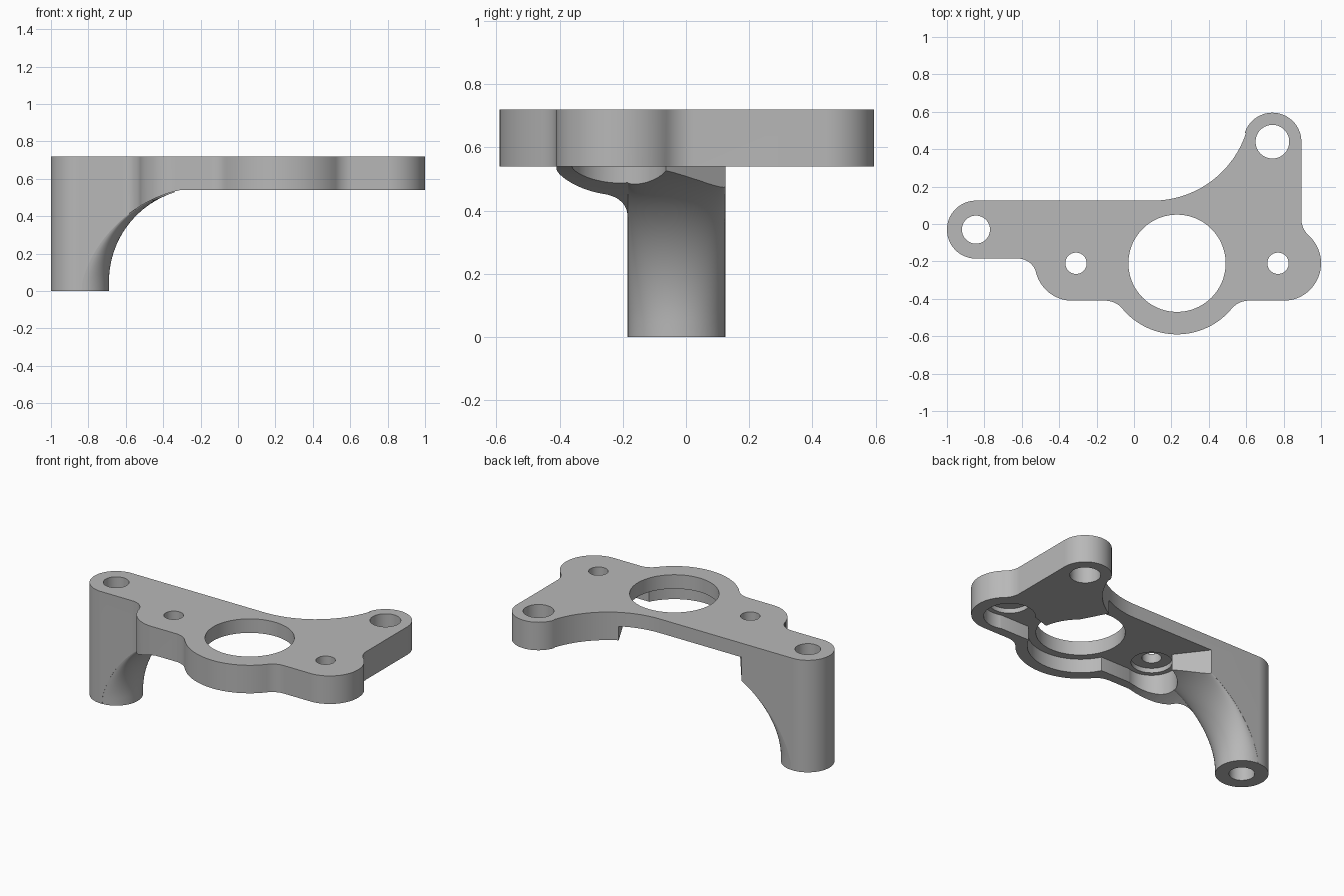
import bpy, bmesh
from math import cos, sin, radians, sqrt, pi

if "Cube" in bpy.data.objects:
    bpy.data.objects.remove(bpy.data.objects["Cube"])

TOP, RIM, POCKET, BORE = 0.72, 0.54, 0.63, 0.66
LOW = -0.1
PORT = (0.23, -0.21)
SCREWS = [(-0.31, -0.21), (0.77, -0.21)]
LEG = (-0.845, -0.03)
EAR = (0.74, 0.44)
R = 0.155

metal = bpy.data.materials.new("plain grey")
metal.use_nodes = True
grey = (0.48, 0.48, 0.48, 1)
metal.diffuse_color = grey
metal.node_tree.nodes["Principled BSDF"].inputs["Base Color"].default_value = grey


def arc(centre, r, a0, a1):
    """Points along an arc, angles in degrees."""
    n = max(6, int(abs(a1 - a0) / 4))
    steps = [radians(a0 + (a1 - a0) * i / n) for i in range(n + 1)]
    return [(centre[0] + r * cos(a), centre[1] + r * sin(a)) for a in steps]


def loft(name, rings):
    """Closed solid through equal-length rings of 3D points."""
    bm = bmesh.new()
    rows = [[bm.verts.new(p) for p in ring] for ring in rings]
    n = len(rows[0])
    for a, b in zip(rows, rows[1:]):
        for i in range(n):
            j = (i + 1) % n
            bm.faces.new((a[i], a[j], b[j], b[i]))
    bm.faces.new(rows[0])
    bm.faces.new(rows[-1])
    bmesh.ops.recalc_face_normals(bm, faces=bm.faces)
    mesh = bpy.data.meshes.new(name)
    bm.to_mesh(mesh)
    bm.free()
    mesh.materials.append(metal)
    obj = bpy.data.objects.new(name, mesh)
    bpy.context.collection.objects.link(obj)
    return obj


def prism(name, points, z0, z1):
    return loft(name, [[(x, y, z) for x, y in points] for z in (z0, z1)])


def cut(target, cutter):
    cutter.hide_render = True
    mod = target.modifiers.new("cut", "BOOLEAN")
    mod.operation, mod.solver, mod.object = "DIFFERENCE", "EXACT", cutter
    bpy.context.view_layer.objects.active = target
    bpy.ops.object.modifier_apply(modifier=mod.name)
    bpy.data.objects.remove(cutter)


def bore(target, centre, r, z0, z1):
    cut(target, prism("bore", arc(centre, r, 0, 360)[:-1], z0, z1))


# Outline: round lobes joined by straight edges and concave fillets
outline = (
    arc(LEG, R, 90, 270)
    + arc((-0.62, -0.285), 0.1, 90, 14.5)
    + arc((-0.33, -0.21), 0.2, 194.5, 270)
    + arc((-0.154, -0.53), 0.12, 90, 39.8)
    + arc(PORT, 0.38, 219.8, 320.2)
    + arc((0.614, -0.53), 0.12, 140.2, 90)
    + arc((0.8, -0.21), 0.2, 270, 407.8)
    + arc((1.015, 0.027), 0.12, 227.8, 180)
    + arc(EAR, R, 0, 161.8)
    + arc((0.1, 0.65), 0.525, -18.2, -90)
)
bracket = prism("bracket", outline, 0, TOP)

# Underside: a curved sweep from the round foot up to the plate
rings = []
sides = [-cos(pi * i / 24) for i in range(25)]
for y, d in [(-0.8, -1)] + [(LEG[1] + 0.154 * s, s) for s in sides] + [(0.8, 1)]:
    profile = [(1.2, LOW), (-0.69, LOW)]
    profile += [(-0.19 - 0.5 * cos(a), 0.05 + 0.5 * sin(a))
                for a in [radians(78.5 * i / 20) for i in range(21)]]
    ring = []
    for i, (x, z) in enumerate(profile):
        if i:
            x -= R * (1 - max(z, 0) / 0.6) * (1 - sqrt(max(0, 1 - d * d)))
        ring.append((x, y, z))
    rings.append(ring + [(-0.28, y, RIM), (1.2, y, RIM)])
cut(bracket, loft("underside", rings))

# Pocket below the plate, open to the back
pocket = [(-0.51, 0.16), (-0.335, -0.07), (-0.31, -0.35), (0.77, -0.35),
          (0.66, -0.12), (0.53, -0.16), (0.33, 0.22)]
cut(bracket, prism("pocket", pocket, LOW, POCKET))
bore(bracket, PORT, 0.31, LOW, POCKET)
for screw in SCREWS:
    bore(bracket, screw, 0.15, LOW, POCKET)
    bore(bracket, screw, 0.12, LOW, BORE)

# Through holes
for centre, r in [(PORT, 0.26), (SCREWS[0], 0.057), (SCREWS[1], 0.057),
                  (LEG, 0.075), (EAR, 0.09)]:
    bore(bracket, centre, r, LOW, 1)

bpy.ops.object.select_all(action="DESELECT")
bracket.select_set(True)
bpy.context.view_layer.objects.active = bracket
bpy.ops.object.shade_smooth_by_angle(angle=radians(25))
